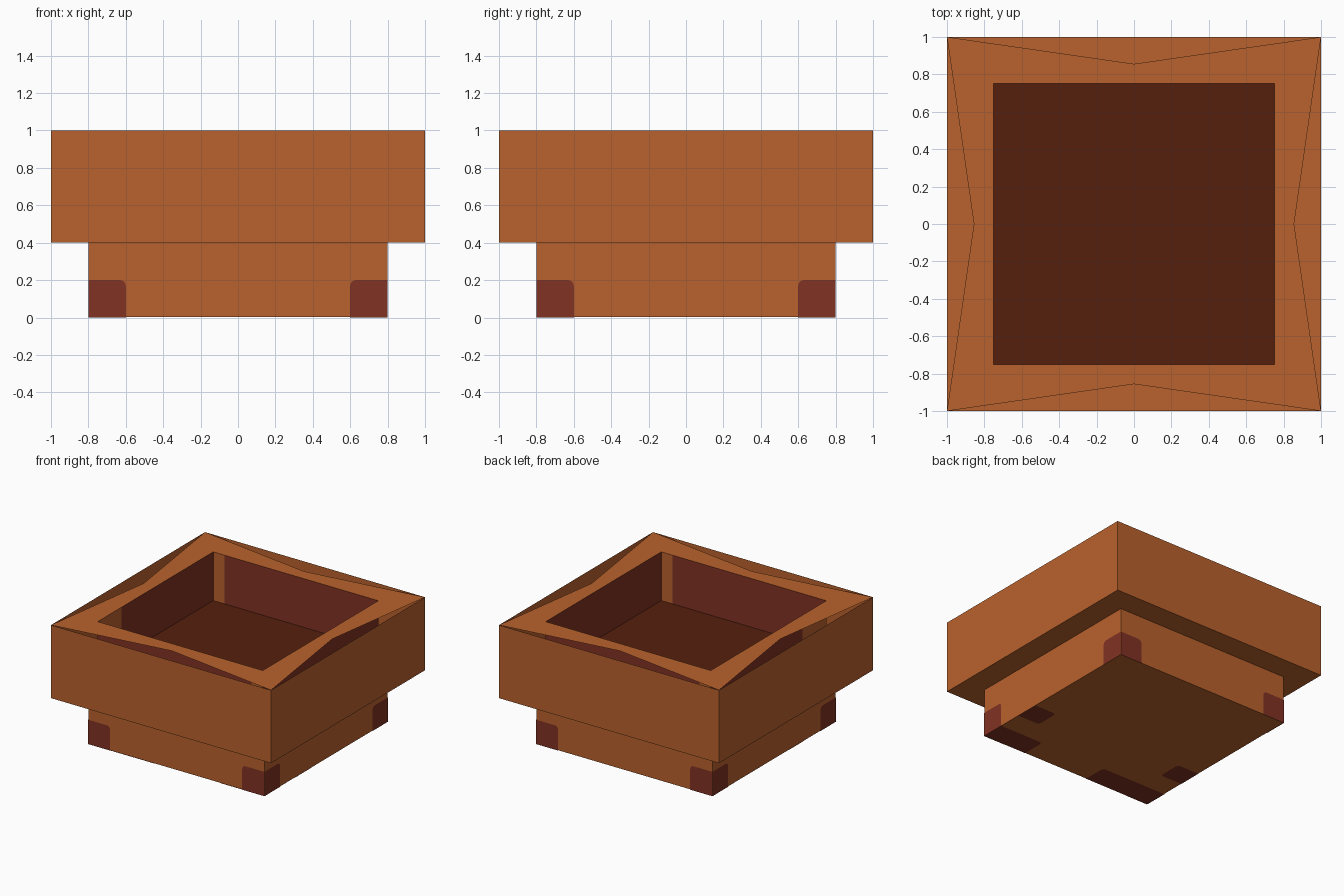
import bpy, bmesh, math
from mathutils import Matrix, Vector

cube = bpy.data.objects.get("Cube")
if cube:
    bpy.data.objects.remove(cube, do_unlink=True)


def material(name, rgb):
    m = bpy.data.materials.new(name)
    m.use_nodes = True
    m.diffuse_color = (*rgb, 1)
    m.node_tree.nodes["Principled BSDF"].inputs["Base Color"].default_value = (*rgb, 1)
    return m


CLAY = material("clay orange", (0.49, 0.122, 0.026))
RED = material("dark red clay", (0.223, 0.032, 0.017))
SOIL = material("dark soil", (0.089, 0.0144, 0.004))

BASE, OUTER, INNER = 0.8, 1.0, 0.75   # half widths
LIP, SOIL_Z, TOP = 0.4, 0.6, 1.0      # heights
GAP = 0.002                           # plate offset


def build(name, faces, *mats):
    """Make an object from (points, material slot) faces."""
    bm = bmesh.new()
    for points, slot in faces:
        f = bm.faces.new([bm.verts.new(p) for p in points])
        f.material_index = slot
    bmesh.ops.remove_doubles(bm, verts=bm.verts, dist=1e-5)
    me = bpy.data.meshes.new(name)
    bm.to_mesh(me)
    bm.free()
    for m in mats:
        me.materials.append(m)
    ob = bpy.data.objects.new(name, me)
    bpy.context.collection.objects.link(ob)
    return ob


def square(h, z, up=True):
    pts = [(-h, -h, z), (h, -h, z), (h, h, z), (-h, h, z)]
    return pts if up else pts[::-1]


def wall(h, z0, z1, turn, u0=None, u1=None):
    """Outward facing wall panel, turned by quarter turns from the front."""
    u0, u1 = (-h if u0 is None else u0), (h if u1 is None else u1)
    rot = Matrix.Rotation(turn * math.pi / 2, 3, "Z")
    return [rot @ Vector(p) for p in
            [(u0, -h, z0), (u1, -h, z0), (u1, -h, z1), (u0, -h, z1)]]


def patch(u0, u1, v0, v1, v_edge, r=0.03):
    """Rectangle whose corners are rounded where they do not touch an edge."""
    pts = []
    for i, (u, v) in enumerate([(u0, v0), (u1, v0), (u1, v1), (u0, v1)]):
        if abs(u) == BASE or v == v_edge:
            pts.append((u, v))
            continue
        cu = u + r if u == u0 else u - r
        cv = v + r if v == v0 else v - r
        for k in range(5):
            a = math.pi + (i + k / 4) * math.pi / 2
            pts.append((cu + r * math.cos(a), cv + r * math.sin(a)))
    return pts


# Lower body
build("pot_base", [(wall(BASE, GAP, LIP, t), 0) for t in range(4)]
      + [(square(BASE, GAP, False), 0)], CLAY)

# Overhanging collar with a closed underside
build("collar", [(wall(OUTER, LIP, TOP, t), 0) for t in range(4)]
      + [(square(OUTER, LIP, False), 0)], CLAY)

# Flat rim pinched inwards at the middle of each side
rim = []
for t in range(4):
    rot = Matrix.Rotation(t * math.pi / 2, 3, "Z")
    rim.append(([rot @ Vector((x, y, TOP)) for x, y in
                 [(-OUTER, -OUTER), (0, -0.856), (OUTER, -OUTER),
                  (INNER, -INNER), (-INNER, -INNER)]], 0))
build("rim", rim, CLAY)

# Inner walls, each with a clay strip of its own width at its right end
strips = [0.1, 0.0, 0.0, 0.0]
lining = []
for t, (left, right) in enumerate([(0, 0.1), (0, 0), (0, 0.1), (0, 0.31)]):
    a, b = -INNER + left, INNER - right
    lining.append((wall(INNER, SOIL_Z, TOP, t, a, b)[::-1], 0))
    if right:
        lining.append((wall(INNER, SOIL_Z, TOP, t, b, INNER)[::-1], 1))
build("inner_walls", lining, RED, CLAY)
build("soil", [(square(INNER, SOIL_Z), 0)], SOIL)

# Dark corner patches on the sides of the base
corners = []
for t in range(4):
    rot = Matrix.Rotation(t * math.pi / 2, 3, "Z")
    for u0, u1 in [(-BASE, -0.6), (0.6, BASE)]:
        corners.append(([rot @ Vector((u, -BASE - GAP, v))
                         for u, v in patch(u0, u1, 0, 0.2, 0)], 0))
build("corner_patches", corners, RED)

# Dark patches under the base
under = []
for u0, u1, v0, v1 in [(0.6, BASE, -0.4, -0.2), (0.4, BASE, -BASE, -0.6),
                       (-BASE, -0.2, -BASE, -0.6), (-BASE, -0.6, -0.4, -0.2)]:
    under.append(([(u, v, 0) for u, v in patch(u0, u1, v0, v1, -BASE)][::-1], 0))
build("underside_patches", under, RED)
